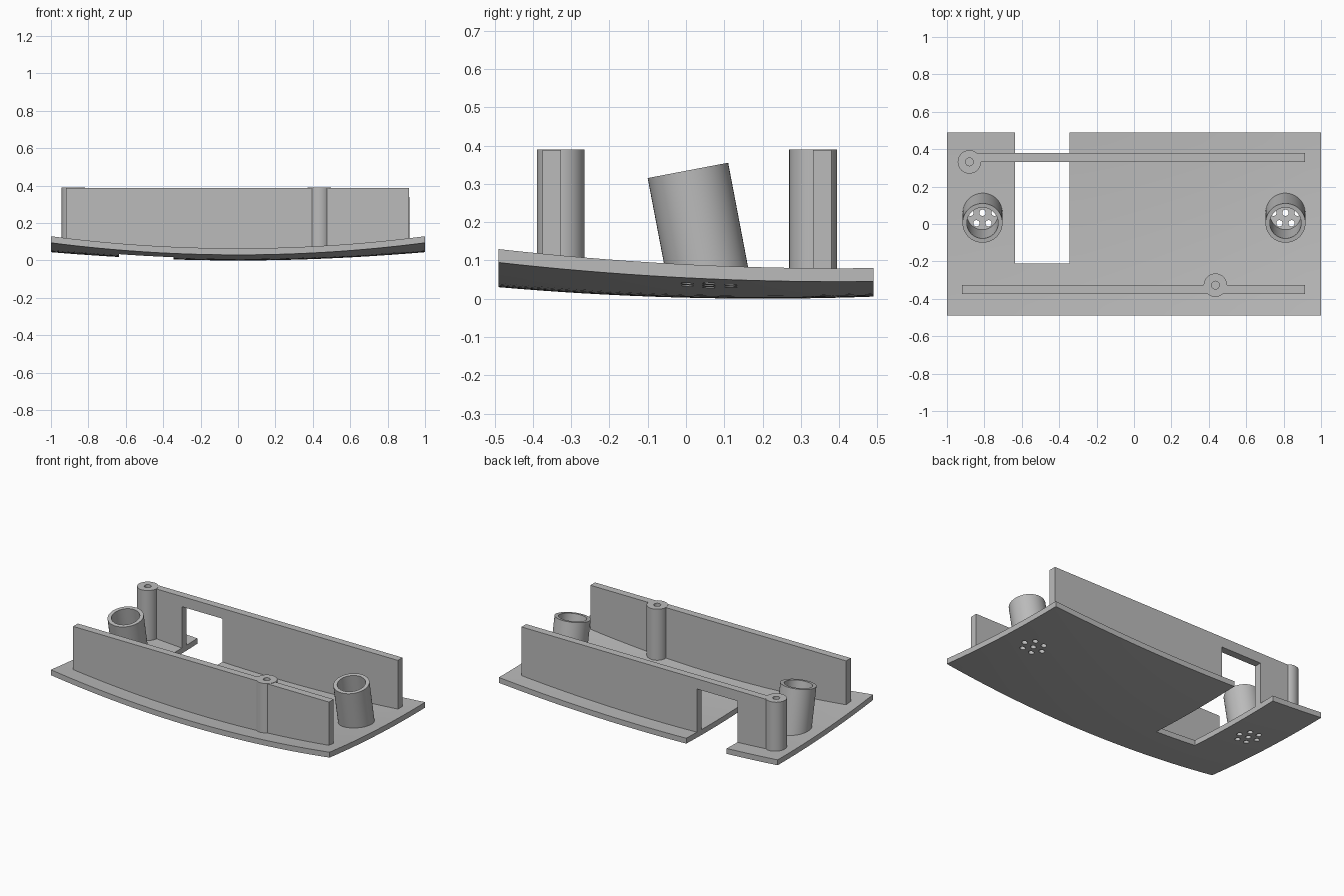
import bpy, bmesh
from math import sin, cos, pi, radians
from mathutils import Vector, Matrix

cube = bpy.data.objects.get("Cube")
if cube:
    bpy.data.objects.remove(cube, do_unlink=True)

grey = bpy.data.materials.new("plain grey")
grey.use_nodes = True
COLOUR = (0.5, 0.5, 0.5, 1)
grey.diffuse_color = COLOUR
grey.node_tree.nodes["Principled BSDF"].inputs["Base Color"].default_value = COLOUR

THICK = 0.035
TOP = 0.388
NOTCH_L, NOTCH_R, NOTCH_FRONT = -0.635, -0.345, -0.21


def underside(x, y):
    """Height of the doubly curved plate's lower surface."""
    return 0.063 * (y - 0.2) ** 2 + x * x * (0.052 - 0.0255 * y)


def make(name, bm):
    bmesh.ops.recalc_face_normals(bm, faces=bm.faces)
    mesh = bpy.data.meshes.new(name)
    bm.to_mesh(mesh)
    bm.free()
    mesh.materials.append(grey)
    ob = bpy.data.objects.new(name, mesh)
    bpy.context.collection.objects.link(ob)
    return ob


def select(ob):
    bpy.ops.object.select_all(action='DESELECT')
    bpy.context.view_layer.objects.active = ob
    ob.select_set(True)


def smooth(ob):
    select(ob)
    bpy.ops.object.shade_smooth_by_angle(angle=radians(30))


def span(a, b, n):
    return [a + (b - a) * i / n for i in range(n + 1)]


def extrude(bm, faces, offset):
    ext = bmesh.ops.extrude_face_region(bm, geom=faces)
    verts = [g for g in ext["geom"] if isinstance(g, bmesh.types.BMVert)]
    bmesh.ops.translate(bm, verts=verts, vec=offset)


def cylinder(bm, x, y, z0, z1, r, sides=32):
    bmesh.ops.create_cone(bm, cap_ends=True, segments=sides, radius1=r, radius2=r,
                          depth=z1 - z0, matrix=Matrix.Translation((x, y, (z0 + z1) / 2)))


def cut(ob, bm):
    cutter = make("cutter", bm)
    cutter.hide_render = True
    mod = ob.modifiers.new("cut", 'BOOLEAN')
    mod.operation, mod.solver, mod.object = 'DIFFERENCE', 'EXACT', cutter
    select(ob)
    bpy.ops.object.modifier_apply(modifier=mod.name)
    bpy.data.objects.remove(cutter, do_unlink=True)


# Curved base plate with a notch open to the back
xs = span(-1, NOTCH_L, 5) + span(NOTCH_L, NOTCH_R, 4)[1:] + span(NOTCH_R, 1, 18)[1:]
ys = span(-0.49, NOTCH_FRONT, 5) + span(NOTCH_FRONT, 0.49, 11)[1:]
bm = bmesh.new()
grid = [[bm.verts.new((x, y, underside(x, y))) for y in ys] for x in xs]
for i in range(len(xs) - 1):
    for j in range(len(ys) - 1):
        in_notch = NOTCH_L <= xs[i] < NOTCH_R - 0.01 and ys[j] >= NOTCH_FRONT
        if not in_notch:
            bm.faces.new((grid[i][j], grid[i + 1][j], grid[i + 1][j + 1], grid[i][j + 1]))
bmesh.ops.delete(bm, geom=[v for v in bm.verts if not v.link_faces], context='VERTS')
extrude(bm, bm.faces[:], (0, 0, THICK))
plate = make("base_plate", bm)

# Clusters of round holes under each tube
TUBE_X, HOLE_Y = 0.81, 0.06
bm = bmesh.new()
for side in (-1, 1):
    cylinder(bm, side * TUBE_X, HOLE_Y, -0.1, 0.2, 0.017, 20)
    for k in range(6):
        a = k * pi / 3
        cylinder(bm, side * TUBE_X + 0.065 * cos(a), HOLE_Y + 0.065 * sin(a),
                 -0.1, 0.2, 0.017, 20)
cut(plate, bm)
smooth(plate)


# Upright walls whose lower edge follows the plate
def wall(name, x0, x1, y0, y1, opening=None):
    def foot(a, b, n):
        return [(x, underside(x, (y0 + y1) / 2) + THICK * 0.5) for x in span(a, b, n)]
    if opening:
        left, right, head = opening
        lower = foot(x0, left, 4) + [(left, head), (right, head)] + foot(right, x1, 14)
    else:
        lower = foot(x0, x1, 18)
    bm = bmesh.new()
    outline = lower + [(x1, TOP), (x0, TOP)]
    face = bm.faces.new([bm.verts.new((x, y0, z)) for x, z in outline])
    extrude(bm, [face], (0, y1 - y0, 0))
    return make(name, bm)


front_wall = wall("front_wall", -0.92, 0.915, -0.375, -0.327)
back_wall = wall("back_wall", -0.88, 0.915, 0.332, 0.38, (NOTCH_L, NOTCH_R, 0.322))

# Screw posts with a blind hole, and a matching hole in the wall beside each
POST_R, BORE_R = 0.0625, 0.021
for name, x, y, neighbour in (("front_post", 0.435, -0.327, front_wall),
                              ("back_post", -0.88, 0.332, back_wall)):
    bm = bmesh.new()
    cylinder(bm, x, y, underside(x, y) + THICK * 0.5, TOP + 0.002, POST_R, 40)
    post = make(name, bm)
    for ob in (post, neighbour):
        bm = bmesh.new()
        cylinder(bm, x, y, 0.2, 0.5, BORE_R, 24)
        cut(ob, bm)
    smooth(post)

# Leaning open tubes
LEAN = radians(10.8)
axis = Vector((0, -sin(LEAN), cos(LEAN)))
across = Vector((0, cos(LEAN), sin(LEAN)))
for name, x in (("right_tube", -TUBE_X), ("left_tube", TUBE_X)):
    centre = Vector((x, 0.005, 0.335))
    bm = bmesh.new()
    rings = []
    for radius, order in ((0.107, 1), (0.084, -1)):
        top, bottom = [], []
        for k in range(48):
            a = 2 * pi * k / 48
            p = centre + radius * (cos(a) * Vector((1, 0, 0)) + sin(a) * across)
            top.append(bm.verts.new(p))
            bottom.append(bm.verts.new(p - axis * ((p.z - 0.06) / axis.z)))
        rings += [bottom, top][::order]
    for n in range(4):
        lo, hi = rings[n], rings[(n + 1) % 4]
        for k in range(48):
            m = (k + 1) % 48
            bm.faces.new((lo[k], lo[m], hi[m], hi[k]))
    smooth(make(name, bm))
